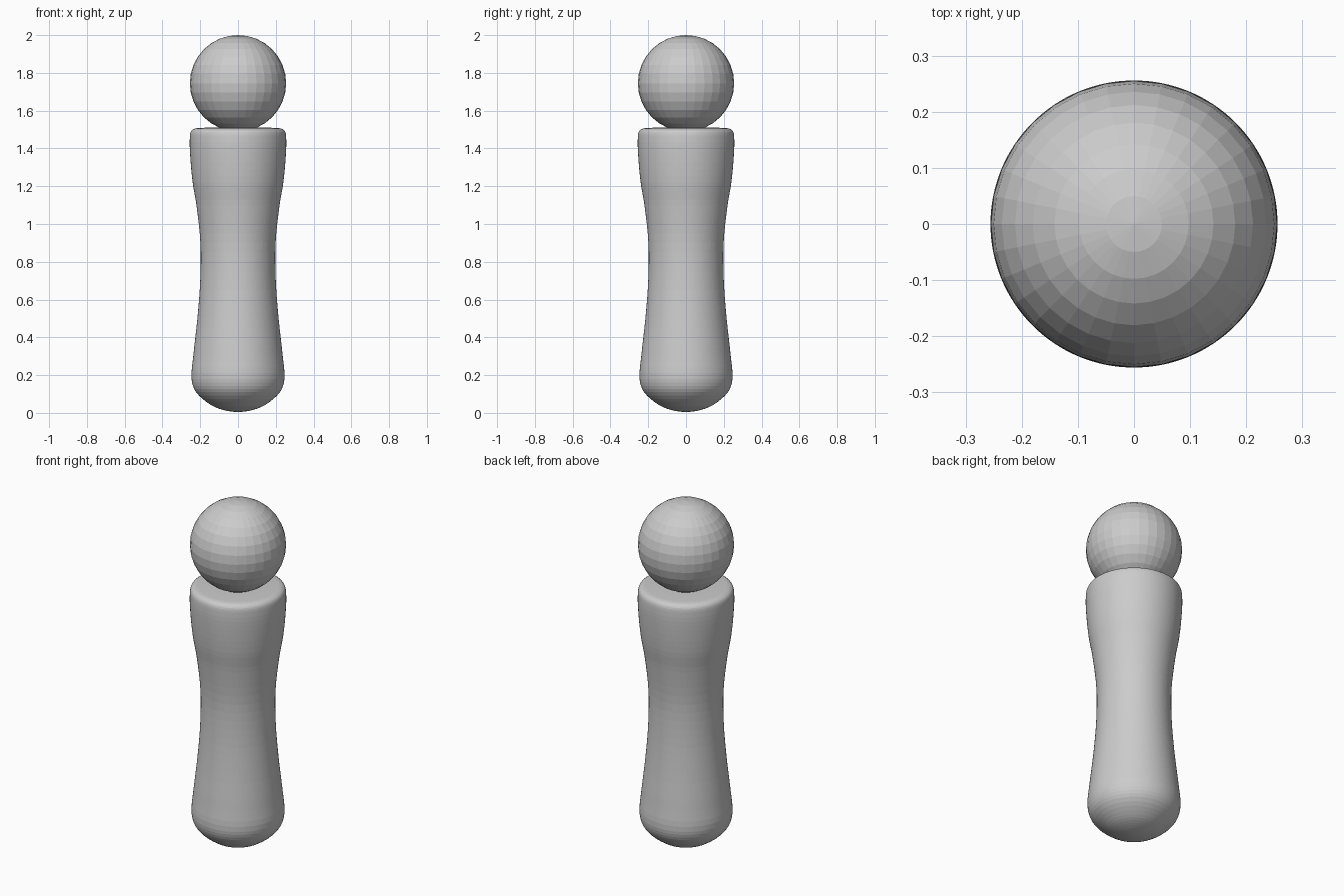
import bpy, bmesh
from math import pi
from mathutils import Vector, Matrix
from mathutils.geometry import interpolate_bezier

cube = bpy.data.objects.get("Cube")
if cube:
    bpy.data.objects.remove(cube)

grey = bpy.data.materials.new("plain_grey")
grey.use_nodes = True
grey.diffuse_color = (0.6, 0.6, 0.6, 1)
grey.node_tree.nodes["Principled BSDF"].inputs["Base Color"].default_value = (0.6, 0.6, 0.6, 1)


def add_part(name, bm):
    bmesh.ops.recalc_face_normals(bm, faces=bm.faces)
    mesh = bpy.data.meshes.new(name)
    bm.to_mesh(mesh)
    bm.free()
    mesh.materials.append(grey)
    ob = bpy.data.objects.new(name, mesh)
    bpy.context.collection.objects.link(ob)
    return ob


# Profile as (radius, height) with smooth curves between the points
profile = [(0, 0.005), (0.08, 0.016), (0.148, 0.045), (0.222, 0.11), (0.246, 0.18),
           (0.237, 0.3), (0.215, 0.5), (0.2, 0.7), (0.199, 0.9), (0.22, 1.1),
           (0.24, 1.22), (0.253, 1.36), (0.255, 1.46), (0.245, 1.496), (0.21, 1.508), (0, 1.512)]
points = [Vector((r, 0, z)) for r, z in profile]


def tangent(i):
    if i in (0, len(points) - 1):
        return Vector((1 if i == 0 else -1, 0, 0))
    return (points[i + 1] - points[i - 1]).normalized()


# Waisted body with a rounded base and a softly bevelled flat top
bm = bmesh.new()
path = [points[0]]
for i in range(len(points) - 1):
    a, b = points[i], points[i + 1]
    reach = (b - a).length / 3
    path += interpolate_bezier(a, a + tangent(i) * reach, b - tangent(i + 1) * reach, b, 5)[1:]
verts = [bm.verts.new(p) for p in path]
edges = [bm.edges.new(pair) for pair in zip(verts, verts[1:])]
bmesh.ops.spin(bm, geom=verts + edges, axis=(0, 0, 1), cent=(0, 0, 0),
               angle=2 * pi, steps=128, use_merge=True)
bmesh.ops.remove_doubles(bm, verts=bm.verts, dist=0.0002)
add_part("body", bm)

# Faceted ball resting slightly sunk into the top
bm = bmesh.new()
bmesh.ops.create_uvsphere(bm, u_segments=32, v_segments=16, radius=0.255,
                          matrix=Matrix.Translation((0, 0, 1.745)))
add_part("ball", bm)
